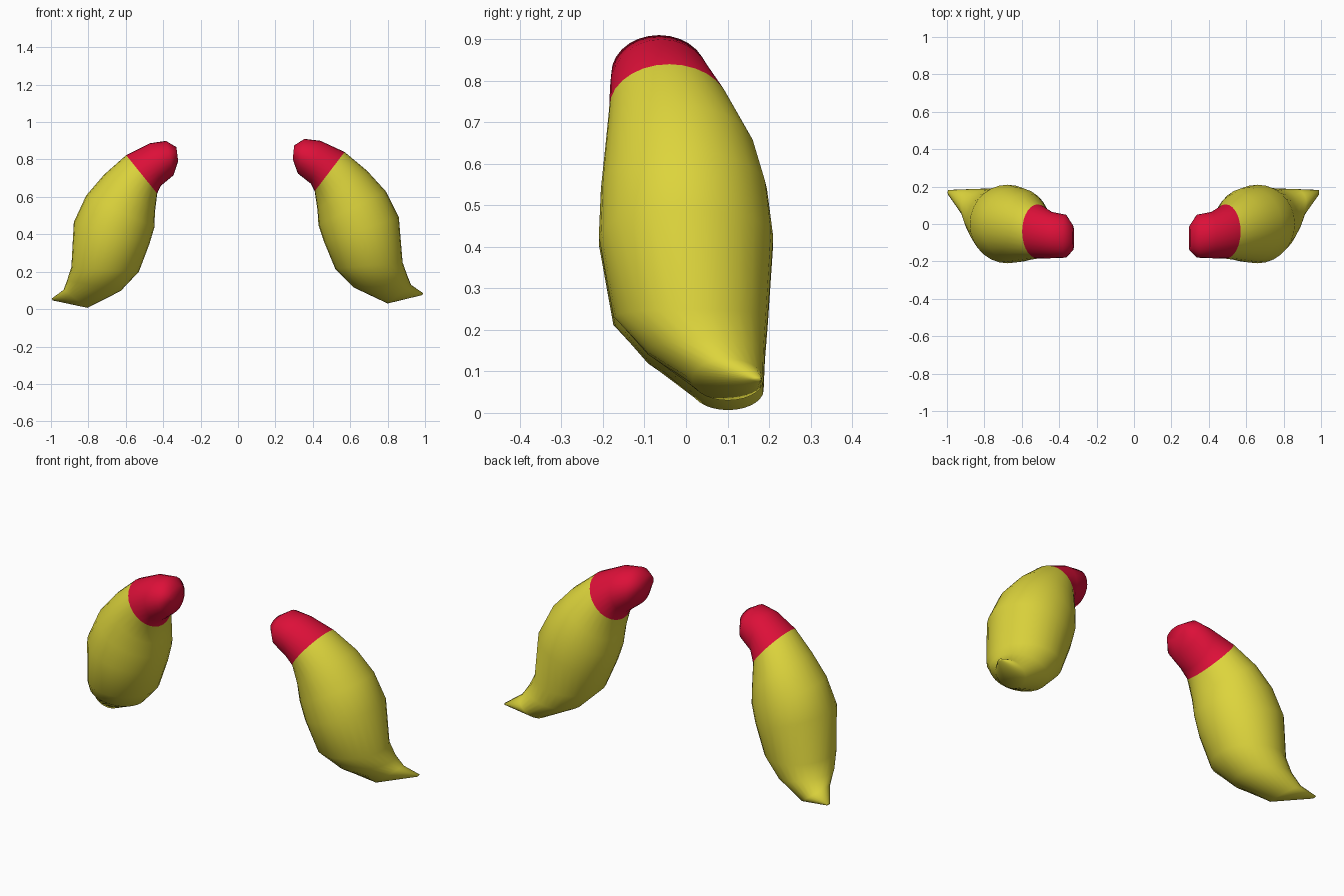
import bpy, bmesh, math
from mathutils import Vector, Matrix

cube = bpy.data.objects.get("Cube")
if cube:
    bpy.data.objects.remove(cube, do_unlink=True)


def make_material(name, colour):
    mat = bpy.data.materials.new(name)
    mat.use_nodes = True
    mat.diffuse_color = colour
    bsdf = next(n for n in mat.node_tree.nodes if n.type == 'BSDF_PRINCIPLED')
    bsdf.inputs["Base Color"].default_value = colour
    bsdf.inputs["Roughness"].default_value = 0.6
    return mat


yellow = make_material("yellow skin", (0.72, 0.66, 0.045, 1))
red = make_material("red tip", (0.72, 0.005, 0.04, 1))

# Cross-sections from red tip to tail:
# upper edge x, z; lower edge x, z; front y, back y
SECTIONS = [
    (0.30, 0.875, 0.293, 0.80, -0.14, -0.01),
    (0.355, 0.91, 0.32, 0.725, -0.18, 0.05),
    (0.44, 0.90, 0.39, 0.67, -0.183, 0.065),
    (0.57, 0.84, 0.41, 0.63, -0.185, 0.105),
    (0.69, 0.74, 0.425, 0.53, -0.195, 0.165),
    (0.79, 0.63, 0.43, 0.45, -0.205, 0.195),
    (0.86, 0.49, 0.46, 0.36, -0.21, 0.21),
    (0.88, 0.25, 0.52, 0.215, -0.175, 0.197),
    (0.905, 0.18, 0.62, 0.115, -0.095, 0.19),
    (0.925, 0.13, 0.80, 0.03, 0.015, 0.187),
    (0.99, 0.085, 0.985, 0.075, 0.155, 0.182),
]
RED_BANDS = 3
SIDES = 28


def make_pod(name, transform, flip):
    bm = bmesh.new()
    rings = []
    for ux, uz, lx, lz, y0, y1 in SECTIONS:
        mid = Vector(((ux + lx) / 2, (y0 + y1) / 2, (uz + lz) / 2))
        up = Vector(((ux - lx) / 2, 0, (uz - lz) / 2))
        side = Vector((0, (y1 - y0) / 2, 0))
        ring = []
        for i in range(SIDES):
            a = math.tau * i / SIDES
            ring.append(bm.verts.new(mid + up * math.cos(a) + side * math.sin(a)))
        rings.append(ring)

    # Skin between sections, coloured by band
    for band, (a, b) in enumerate(zip(rings, rings[1:])):
        for i in range(SIDES):
            j = (i + 1) % SIDES
            face = bm.faces.new((a[i], a[j], b[j], b[i]))
            face.material_index = 1 if band < RED_BANDS else 0
    # End caps
    bm.faces.new(rings[0]).material_index = 1
    bm.faces.new(rings[-1]).material_index = 0

    bm.transform(transform)
    bmesh.ops.recalc_face_normals(bm, faces=bm.faces)
    for face in bm.faces:
        face.smooth = True
    mesh = bpy.data.meshes.new(name)
    bm.to_mesh(mesh)
    bm.free()
    mesh.materials.append(yellow)
    mesh.materials.append(red)
    obj = bpy.data.objects.new(name, mesh)
    bpy.context.collection.objects.link(obj)
    return obj


# The right pod is a mirrored copy, tilted slightly outward
tilt = Matrix.Translation((0.004, 0, 0)) @ Matrix.Rotation(0.029, 4, 'Y')
make_pod("left_pod", Matrix.Identity(4), False)
make_pod("right_pod", Matrix.Diagonal((-1, 1, 1, 1)) @ tilt, True)
